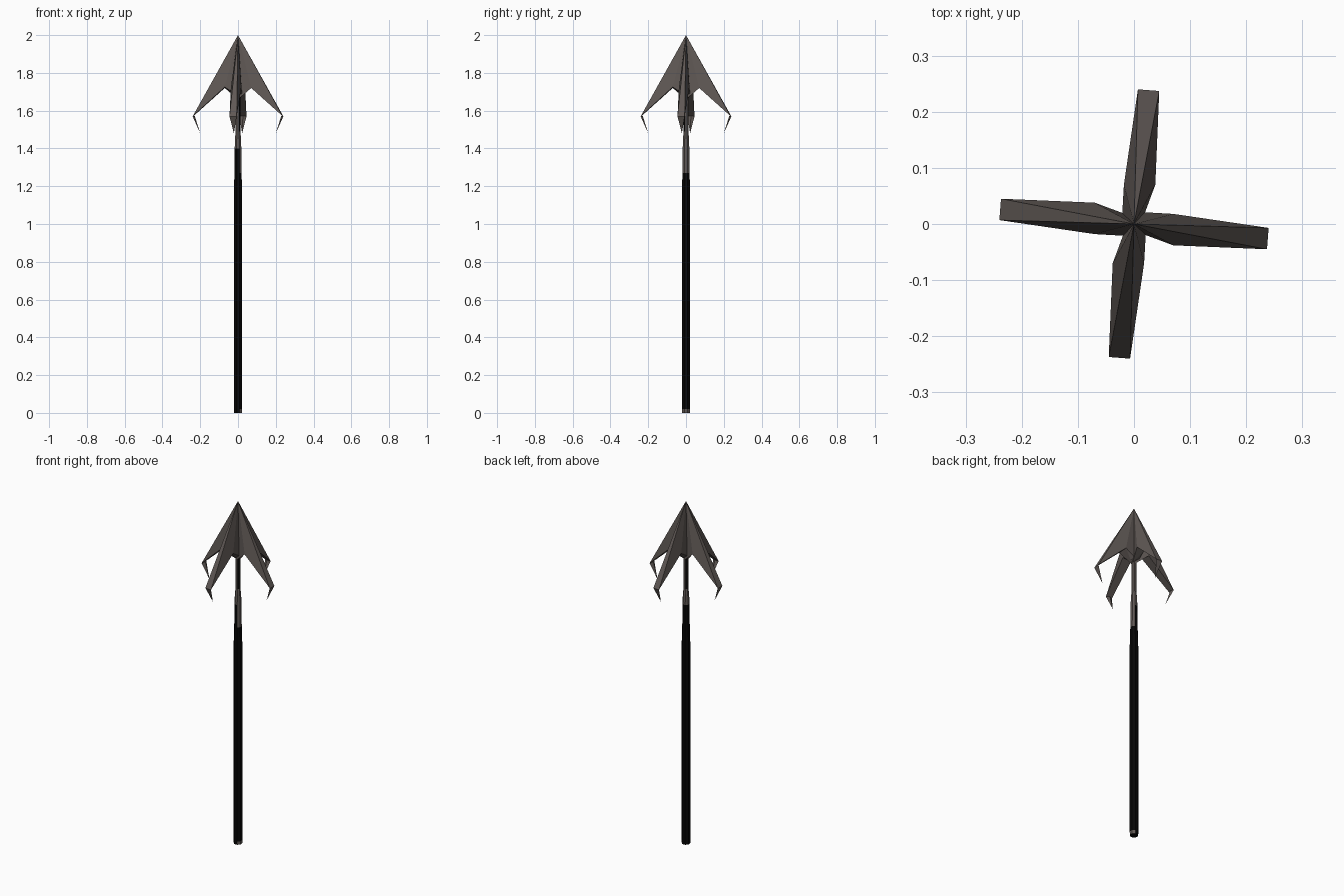
import bpy, bmesh, math
from mathutils import Matrix, Vector

if "Cube" in bpy.data.objects:
    bpy.data.objects.remove(bpy.data.objects["Cube"])


def material(name, rgb):
    m = bpy.data.materials.new(name)
    m.diffuse_color = (*rgb, 1)
    m.use_nodes = True
    m.node_tree.nodes["Principled BSDF"].inputs["Base Color"].default_value = m.diffuse_color
    return m


iron = material("dull iron", (0.115, 0.098, 0.09))
black = material("black wood", (0.002, 0.002, 0.002))


def finish(bm, name, mats):
    bmesh.ops.recalc_face_normals(bm, faces=bm.faces)
    me = bpy.data.meshes.new(name)
    bm.to_mesh(me)
    bm.free()
    ob = bpy.data.objects.new(name, me)
    for m in mats:
        me.materials.append(m)
    bpy.context.collection.objects.link(ob)
    return ob


# Shaft: stacked rings, tapering to a thin neck inside the head
rings = [(0, .023), (.02, .024), (1.15, .024), (1.27, .0205), (1.40, .019),
         (1.46, .017), (1.49, .013), (1.72, .013)]
SIDES = 8
bm = bmesh.new()
loops = []
for z, r in rings:
    loops.append([bm.verts.new((r * math.cos(math.tau * (i + .5) / SIDES),
                                r * math.sin(math.tau * (i + .5) / SIDES), z))
                  for i in range(SIDES)])
for a, b in zip(loops, loops[1:]):
    for i in range(SIDES):
        j = (i + 1) % SIDES
        bm.faces.new((a[i], a[j], b[j], b[i]))
bm.faces.new(loops[0])
bm.faces.new(loops[-1])
for f in bm.faces:
    c = f.calc_center_median()
    collar = 1.40 < c.z < 1.48
    worn_side = 1.27 < c.z < 1.41 and c.x > .01
    neck = c.z > 1.48 and c.x * c.y > -1e-6
    foot = c.z < .015 and c.x > .01
    f.material_index = 0 if collar or worn_side or neck or foot else 1
finish(bm, "shaft", [iron, black])

# One barbed blade, then three turned copies
T = (0, 0, 2)
A, B = (.24, -.007, 1.57), (.237, -.045, 1.57)        # outer corners
C, D = (.07, .018, 1.725), (.07, -.038, 1.72)         # underside bend
E, F = (0, .022, 1.68), (0, -.012, 1.66)              # root at the shaft
blade_faces = [(T, A, B), (T, E, C, ), (T, C, A), (T, B, D), (T, D, F),
               (A, C, D), (A, D, B), (C, E, F), (C, F, D), (T, F, E)]
# Hooked point under the outer edge
H, G = (.20, -.022, 1.48), (.229, -.026, 1.572)
hook_faces = [(A, B, H), (A, H, G), (B, G, H), (A, G, B)]


def turned_part(name, faces, k):
    bm = bmesh.new()
    rot = Matrix.Rotation(k * math.pi / 2, 3, 'Z')
    verts = {}
    for face in faces:
        for p in face:
            if p not in verts:
                verts[p] = bm.verts.new(rot @ Vector(p))
        bm.faces.new([verts[p] for p in face])
    finish(bm, name, [iron])


for k, side in enumerate(("right", "back", "left", "front")):
    turned_part(side + "_blade", blade_faces, k)
    turned_part(side + "_hook", hook_faces, k)
